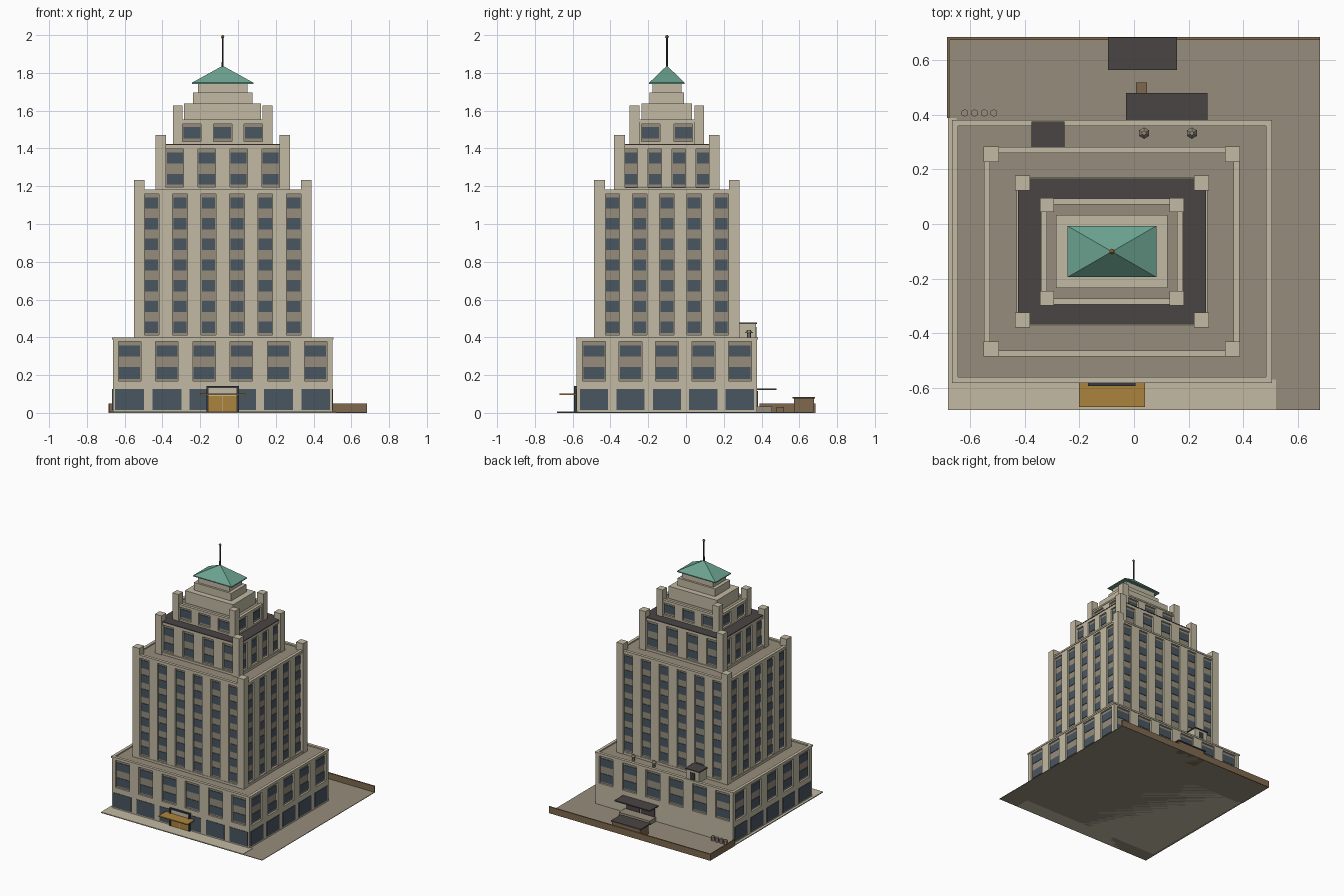
import bpy, bmesh, math
from mathutils import Matrix, Vector

if "Cube" in bpy.data.objects:
    bpy.data.objects.remove(bpy.data.objects["Cube"])

CX, CY = -0.081, -0.101   # tower axis


def mat(name, hexcol):
    m = bpy.data.materials.new(name)
    c = [int(hexcol[i:i + 2], 16) / 255 for i in (0, 2, 4)]
    m.diffuse_color = [((v + 0.055) / 1.055) ** 2.4 if v > 0.04 else v / 12.92 for v in c] + [1]
    m.use_nodes = True
    m.node_tree.nodes["Principled BSDF"].inputs["Base Color"].default_value = m.diffuse_color
    return m


CREAM = mat("limestone", "C2BAA3")
TAN = mat("spandrel tan", "968D7C")
GLASS = mat("window glass", "4A5661")
DARK = mat("charcoal", "4B4545")
GREEN = mat("copper green", "6CA390")
GOLD = mat("bronze gold", "AB843C")
BROWN = mat("brick brown", "80694F")
SLATE = mat("dark metal", "383A3D")


def finish(name, bm, m):
    bmesh.ops.recalc_face_normals(bm, faces=bm.faces)
    me = bpy.data.meshes.new(name)
    bm.to_mesh(me)
    bm.free()
    me.materials.append(m)
    ob = bpy.data.objects.new(name, me)
    bpy.context.collection.objects.link(ob)
    return ob


def boxes(name, m, items):
    """items: (x0, x1, y0, y1, z0, z1)"""
    bm = bmesh.new()
    for x0, x1, y0, y1, z0, z1 in items:
        mx = Matrix.Translation(((x0 + x1) / 2, (y0 + y1) / 2, (z0 + z1) / 2)) @ \
            Matrix.Diagonal((abs(x1 - x0), abs(y1 - y0), abs(z1 - z0), 1))
        bmesh.ops.create_cube(bm, size=1, matrix=mx)
    return finish(name, bm, m)


def cones(name, m, items, n=6):
    """items: (x, y, z0, z1, r0, r1)"""
    bm = bmesh.new()
    for x, y, z0, z1, r0, r1 in items:
        bmesh.ops.create_cone(bm, cap_ends=True, segments=n, radius1=r0, radius2=r1, depth=z1 - z0,
                              matrix=Matrix.Translation((x, y, (z0 + z1) / 2)))
    return finish(name, bm, m)


def block(hx, hy, z0, z1):
    return (CX - hx, CX + hx, CY - hy, CY + hy, z0, z1)


def side_box(side, u0, u1, d0, d1, z0, z1):
    """Box on a facade: u runs along it, d is the distance from the axis."""
    if side in ("front", "back"):
        s = -1 if side == "front" else 1
        a, b = sorted((CY + s * d0, CY + s * d1))
        return (CX + u0, CX + u1, a, b, z0, z1)
    s = 1 if side == "right" else -1
    a, b = sorted((CX + s * d0, CX + s * d1))
    return (a, b, CY + u0, CY + u1, z0, z1)


def ring(hx, hy, w, z0, z1):
    return [side_box(s, -hx, hx, hy - w, hy, z0, z1) for s in ("front", "back")] + \
           [side_box(s, -hy + w, hy - w, hx - w, hx, z0, z1) for s in ("right", "left")]


def bay_centres(n, pitch):
    return [(i - (n - 1) / 2) * pitch for i in range(n)]


def tier(name, hx, hy, z0, z1, fx, fy, strip, rows, post=None, dark_roof=False):
    """fx / fy: (bays, pitch, window width) for the wide and the narrow facades."""
    rec, s0, s1 = 0.014, strip[0], strip[1]
    boxes(name + "_spandrel_core", TAN, [block(hx - rec, hy - rec, s0, s1)])
    top = z1 if dark_roof else z1 - 0.012
    stone = [block(hx, hy, z0, s0), block(hx, hy, s1, top)]
    glass = []
    for side in ("front", "back", "right", "left"):
        wide = side in ("front", "back")
        hu, hd, (n, p, w) = (hx, hy, fx) if wide else (hy, hx, fy)
        edge = -hu
        for c in bay_centres(n, p):
            stone.append(side_box(side, edge, c - w / 2 - 0.004, hd - rec - 0.004, hd, s0, s1))
            edge = c + w / 2 + 0.004
            for r0, r1 in rows:
                glass.append(side_box(side, c - w / 2, c + w / 2, hd - rec - 0.002, hd - rec + 0.004, r0, r1))
        stone.append(side_box(side, edge, hu, hd - rec - 0.004, hd, s0, s1))
    boxes(name + "_piers", CREAM, stone)
    boxes(name + "_windows", GLASS, glass)
    if dark_roof:
        boxes(name + "_roof", DARK, [block(hx + 0.002, hy + 0.002, z1, z1 + 0.006)])
    else:
        boxes(name + "_roof", TAN, [block(hx - 0.015, hy - 0.015, top, top + 0.003)])
        boxes(name + "_parapet", CREAM, ring(hx + 0.004, hy + 0.004, 0.022, top, z1))
    if post:
        px, py, w, pz = post
        boxes(name + "_corner_posts", CREAM,
              [(CX + sx * px, CX + sx * (px - w), CY + sy * py, CY + sy * (py - w), z0, pz)
               for sx in (-1, 1) for sy in (-1, 1)])


# Stepped tower
tier("base", 0.582, 0.478, 0.0, 0.40, (6, 0.197, 0.111), (5, 0.193, 0.113),
     (0.168, 0.377), [(0.298, 0.357), (0.18, 0.242)])
tier("shaft", 0.464, 0.38, 0.388, 1.183, (6, 0.1505, 0.07), (5, 0.144, 0.068), (0.412, 1.158),
     [(0.424 + i * 0.1095, 0.484 + i * 0.1095) for i in range(7)], (0.470, 0.385, 0.056, 1.233))
tier("upper_tier", 0.342, 0.265, 1.17, 1.418, (4, 0.169, 0.085), (4, 0.127, 0.064), (1.196, 1.398),
     [(1.208, 1.265), (1.32, 1.378)], (0.356, 0.279, 0.056, 1.472), True)
tier("top_tier", 0.256, 0.19, 1.42, 1.553, (3, 0.163, 0.09), (2, 0.173, 0.09), (1.437, 1.53),
     [(1.453, 1.513)], (0.264, 0.197, 0.052, 1.628))
boxes("ledges", CREAM, ring(0.468, 0.383, 0.02, 0.388, 0.408) + ring(0.35, 0.272, 0.02, 1.171, 1.192))

# Crown, copper roof and mast
boxes("crown_steps", CREAM, [block(0.204, 0.134, 1.54, 1.637), block(0.158, 0.091, 1.637, 1.695),
                             block(0.132, 0.076, 1.695, 1.745)])
bm = bmesh.new()
lo = [bm.verts.new((CX + sx * 0.163, CY + sy * 0.094, 1.741)) for sx, sy in ((-1, -1), (1, -1), (1, 1), (-1, 1))]
hi = [bm.verts.new(v.co + Vector((0, 0, 0.007))) for v in lo]
apex = bm.verts.new((CX, CY, 1.838))
bm.faces.new(lo)
for i in range(4):
    j = (i + 1) % 4
    bm.faces.new((lo[i], lo[j], hi[j], hi[i]))
    bm.faces.new((hi[i], hi[j], apex))
finish("copper_roof", bm, GREEN)
cones("mast", SLATE, [(CX, CY, 1.825, 1.99, 0.006, 0.005)])
cones("mast_finial", GOLD, [(CX, CY, 1.982, 1.991, 0.005, 0.011), (CX, CY, 1.991, 2.0, 0.011, 0.004)])

# Ground-floor shop windows on front and sides
shop = []
for side, n, p, w, d in (("front", 6, 0.197, 0.153, 0.478), ("right", 5, 0.193, 0.15, 0.582),
                         ("left", 5, 0.193, 0.15, 0.582)):
    shop += [side_box(side, c - w / 2, c + w / 2, d - 0.002, d + 0.003, 0.016, 0.127) for c in bay_centres(n, p)]
boxes("shop_windows", GLASS, shop)

# Front entrance
F = CY - 0.478
boxes("entrance_panel", CREAM, [(CX - 0.078, CX + 0.078, F - 0.008, F, 0.005, 0.135)])
boxes("entrance_frame", SLATE, [(CX - 0.087, CX - 0.074, F - 0.014, F, 0.005, 0.142),
                                (CX + 0.074, CX + 0.087, F - 0.014, F, 0.005, 0.142),
                                (CX - 0.087, CX + 0.087, F - 0.014, F, 0.132, 0.142)])
boxes("entrance_doors", GOLD, [(CX - 0.074, CX - 0.002, F - 0.012, F, 0.005, 0.09),
                               (CX + 0.002, CX + 0.074, F - 0.012, F, 0.005, 0.09)])
boxes("entrance_canopy", GOLD, [(-0.202, 0.041, -0.67, F, 0.094, 0.102)])

# Lot: yard, sidewalk and low brick walls
boxes("yard", TAN, [(-0.682, 0.682, -0.682, 0.682, 0.0, 0.004)])
boxes("sidewalk", CREAM, [(-0.682, 0.52, -0.682, -0.57, 0.0, 0.007), (-0.682, -0.65, -0.58, 0.388, 0.0, 0.007)])
boxes("yard_walls", BROWN, [(-0.685, 0.682, 0.675, 0.685, 0.0, 0.05), (-0.685, -0.677, 0.388, 0.685, 0.0, 0.05)])

# Rear loading dock, shed, crate and bollards
boxes("dock_canopy", DARK, [(-0.03, 0.27, 0.37, 0.48, 0.122, 0.13)])
boxes("dock_platform", TAN, [(-0.01, 0.25, 0.37, 0.455, 0.0, 0.035)])
boxes("dock_doors", DARK, [(0.0, 0.115, 0.37, 0.381, 0.035, 0.115), (0.125, 0.24, 0.37, 0.381, 0.035, 0.115)])
boxes("shed", BROWN, [(-0.085, 0.15, 0.572, 0.678, 0.0, 0.075)])
boxes("shed_roof", DARK, [(-0.095, 0.158, 0.564, 0.684, 0.075, 0.083)])
boxes("crate", BROWN, [(0.008, 0.048, 0.478, 0.518, 0.0, 0.03)])
cones("bollards", TAN, [(-0.62 + i * 0.0355, 0.407, 0.0, 0.035, 0.014, 0.014) for i in range(4)])

# Rooftop stair house and vents on the base
boxes("stair_house", CREAM, [(-0.37, -0.26, 0.27, 0.37, 0.385, 0.47)])
boxes("stair_house_roof", DARK, [(-0.376, -0.255, 0.27, 0.376, 0.47, 0.478)])
boxes("stair_house_door", SLATE, [(-0.335, -0.295, 0.368, 0.373, 0.392, 0.455)])
cones("roof_vents", TAN, [v for x in (0.037, 0.212) for v in
                          ((x, 0.333, 0.388, 0.424, 0.01, 0.01), (x, 0.333, 0.424, 0.44, 0.021, 0.008))])
